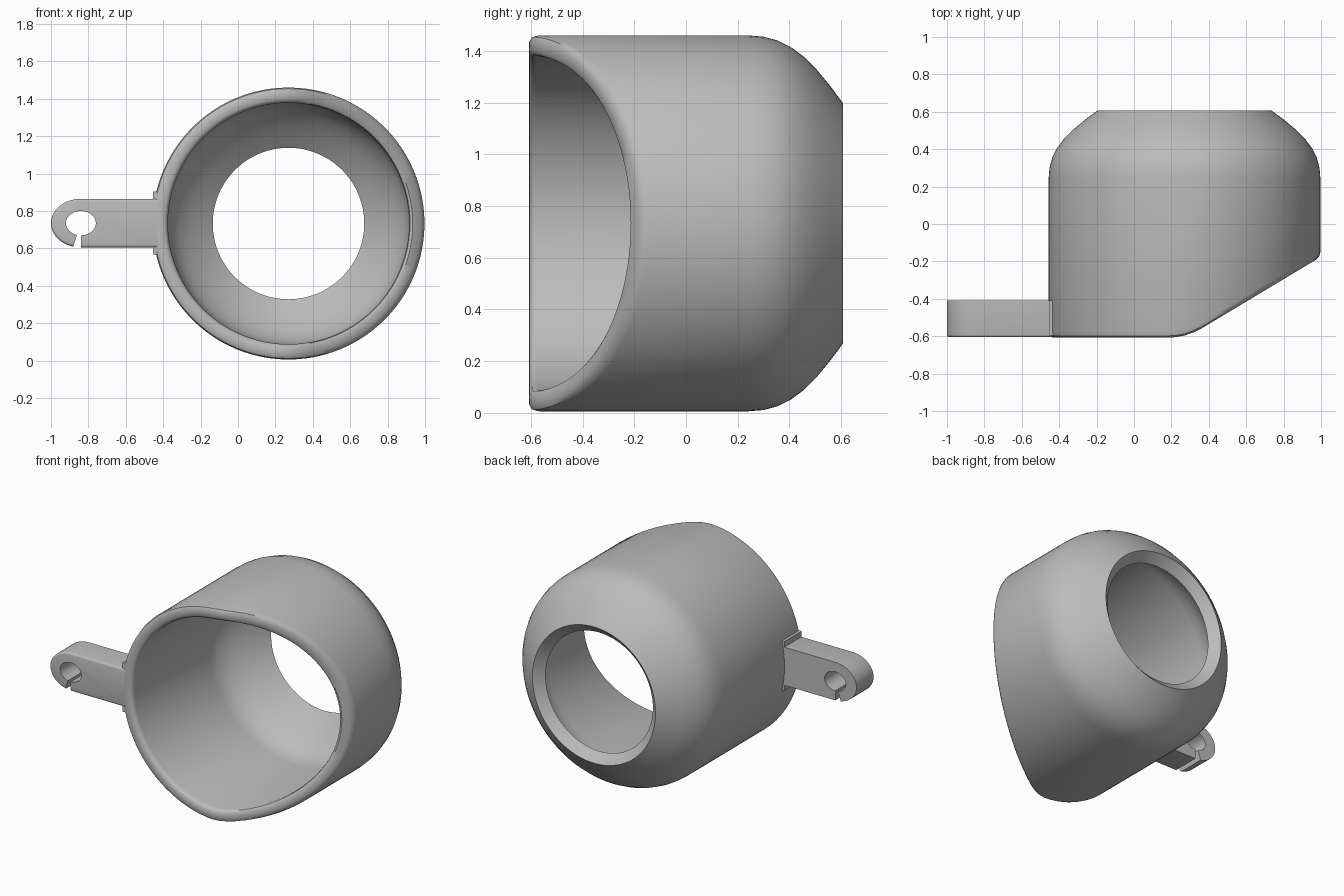
import bpy
import bmesh
from math import sin, cos, pi, radians

default = bpy.data.objects.get("Cube")
if default:
    bpy.data.objects.remove(default)

grey = bpy.data.materials.new("plain_grey")
grey.use_nodes = True
grey.diffuse_color = (0.5, 0.5, 0.5, 1)
grey.node_tree.nodes["Principled BSDF"].inputs["Base Color"].default_value = (0.5, 0.5, 0.5, 1)

CX, CZ = 0.27, 0.733      # cup axis
FRONT, BACK = -0.607, 0.607
SEGMENTS = 96


def finish(bm, name, angle):
    bmesh.ops.recalc_face_normals(bm, faces=bm.faces)
    mesh = bpy.data.meshes.new(name)
    bm.to_mesh(mesh)
    bm.free()
    mesh.materials.append(grey)
    obj = bpy.data.objects.new(name, mesh)
    bpy.context.collection.objects.link(obj)
    bpy.ops.object.select_all(action='DESELECT')
    obj.select_set(True)
    bpy.context.view_layer.objects.active = obj
    bpy.ops.object.shade_smooth_by_angle(angle=radians(angle))
    return obj


def front_y(x):
    """Flat mouth on the right, easing into a slanted cut on the left."""
    t = x - 0.19
    if t <= 0:
        return FRONT
    if t < 0.18:
        return FRONT + 0.6 * t * t / 0.36
    return FRONT + 0.6 * (t - 0.09)


# Cup: a closed lathe section; rim points follow the slanted mouth
rim = [(0.645, 0.03), (0.65, 0.012), (0.664, 0.001), (0.705, 0),
       (0.721, 0.009), (0.727, 0.03)]
outer = [(0.727, 0.24), (0.722, 0.3), (0.707, 0.355), (0.682, 0.405),
         (0.645, 0.455), (0.595, 0.505), (0.535, 0.555), (0.465, BACK)]
inner = [(0.405, 0.55), (0.475, 0.495), (0.535, 0.44), (0.585, 0.385),
         (0.62, 0.33), (0.64, 0.275), (0.645, 0.22)]
bm = bmesh.new()
rings = []
for i in range(SEGMENTS):
    a = 2 * pi * i / SEGMENTS
    ring = []
    for k, (r, y) in enumerate(rim + outer + inner):
        x, z = CX + r * cos(a), CZ + r * sin(a)
        ring.append(bm.verts.new((x, front_y(x) + y if k < len(rim) else y, z)))
    rings.append(ring)
for i, ring in enumerate(rings):
    after = rings[(i + 1) % SEGMENTS]
    for k in range(len(ring)):
        n = (k + 1) % len(ring)
        bm.faces.new((ring[k], ring[n], after[n], after[k]))
finish(bm, "cup", 40)

# Side tab: rounded end with an oval hole that opens through a slot below
TX, TZ = -0.84, 0.735


def oval(rx, rz, start, end, steps):
    angles = [radians(start + (end - start) * i / steps) for i in range(steps + 1)]
    return [(TX + rx * cos(a), TZ + rz * sin(a)) for a in angles]


outline = [(TX, TZ - 0.13), (-0.43, TZ - 0.13), (-0.43, TZ + 0.13)]
outline += oval(0.16, 0.13, 90, 255, 24)
outline += oval(0.08, 0.065, 255, -90, 36)
bm = bmesh.new()
face = bm.faces.new([bm.verts.new((x, -0.41, z)) for x, z in outline])
grown = bmesh.ops.extrude_face_region(bm, geom=[face], use_keep_orig=True)
for v in grown["geom"]:
    if isinstance(v, bmesh.types.BMVert):
        v.co.y = -0.605


def on_outer_edge(v):
    far = ((v.co.x - TX) / 0.16) ** 2 + ((v.co.z - TZ) / 0.13) ** 2 > 0.95
    return v.co.y < -0.6 and far


edges = [e for e in bm.edges if all(on_outer_edge(v) for v in e.verts)
         and min(v.co.x for v in e.verts) < -0.44]
bmesh.ops.bevel(bm, geom=edges, offset=0.014, segments=3, profile=0.5, affect='EDGES')
finish(bm, "side_tab", 35)

# Thin pad where the tab meets the cup
bm = bmesh.new()
bmesh.ops.create_cube(bm, size=1)
for v in bm.verts:
    v.co.x = -0.455 if v.co.x < 0 else -0.41
    v.co.y = -0.597 if v.co.y < 0 else -0.41
    v.co.z = TZ + (0.168 if v.co.z > 0 else -0.168)
finish(bm, "tab_pad", 30)
